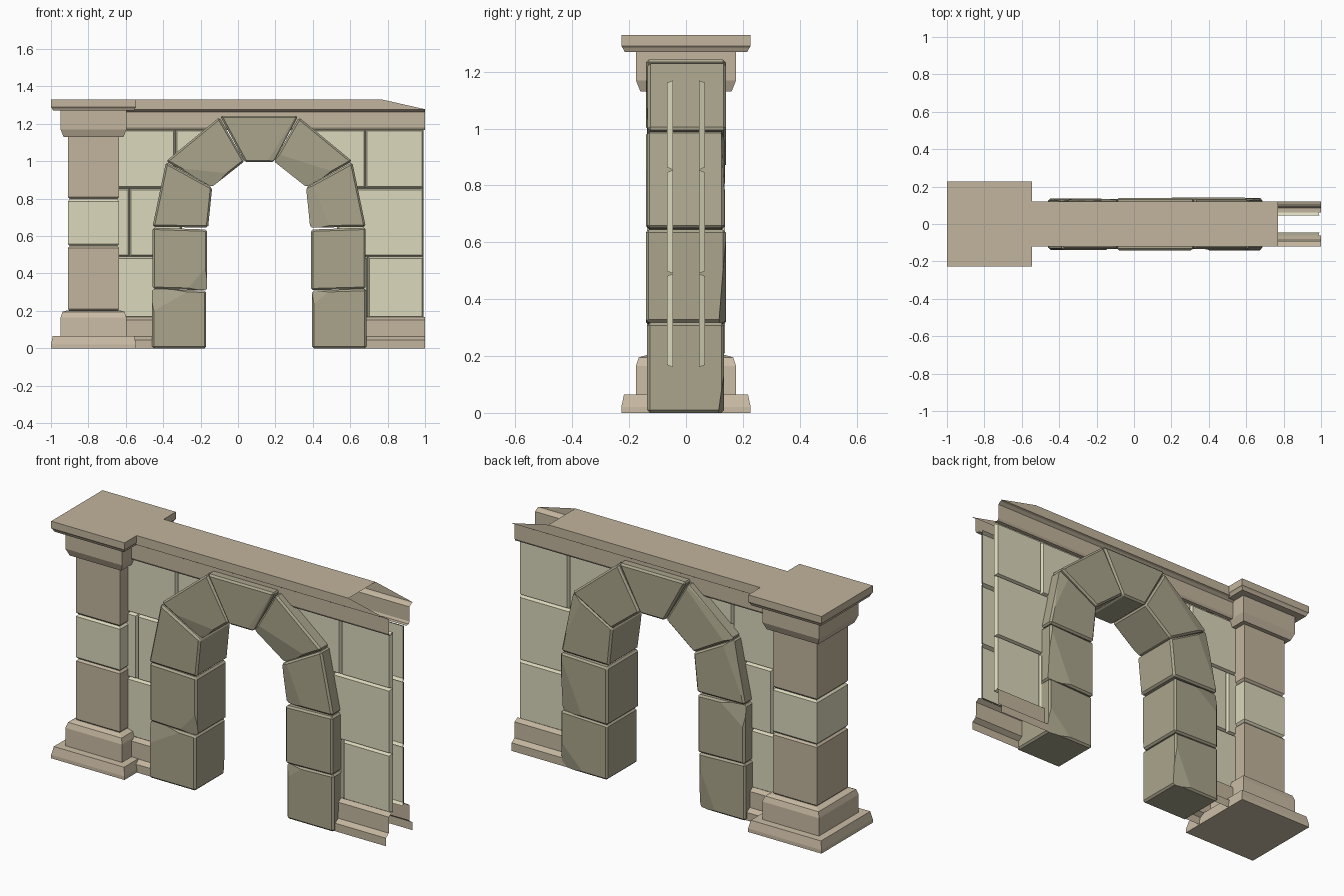
import bpy, bmesh, random
from mathutils import Vector

if "Cube" in bpy.data.objects:
    bpy.data.objects.remove(bpy.data.objects["Cube"])

random.seed(4)


def material(name, rgb):
    m = bpy.data.materials.new(name)
    m.diffuse_color = (*rgb, 1)
    m.use_nodes = True
    m.node_tree.nodes["Principled BSDF"].inputs["Base Color"].default_value = m.diffuse_color
    return m


TRIM = material("tan_stone", (0.54, 0.46, 0.34))
PLINTH = material("pale_tan_stone", (0.60, 0.51, 0.38))
WALL = material("cream_stone", (0.71, 0.69, 0.50))
ARCH = material("grey_green_stone", (0.40, 0.375, 0.265))


def add(name, bm, mat):
    me = bpy.data.meshes.new(name)
    bm.to_mesh(me)
    bm.free()
    me.materials.append(mat)
    ob = bpy.data.objects.new(name, me)
    bpy.context.collection.objects.link(ob)
    return ob


def shell(name, verts, faces, mat, flip=False):
    bm = bmesh.new()
    vs = [bm.verts.new(v) for v in verts]
    for f in faces:
        bm.faces.new([vs[i] for i in (reversed(f) if flip else f)])
    return add(name, bm, mat)


def square_stack(name, rings, mat, cx=-0.7725):
    """Closed square loft through (half width, z) rings."""
    verts, faces = [], []
    for h, z in rings:
        verts += [(cx + sx * h, sy * h, z) for sx, sy in ((-1, -1), (1, -1), (1, 1), (-1, 1))]
    for r in range(len(rings) - 1):
        for i in range(4):
            a, b = r * 4 + i, r * 4 + (i + 1) % 4
            faces.append((a, b, b + 4, a + 4))
    n = len(verts)
    faces += [(3, 2, 1, 0), (n - 4, n - 3, n - 2, n - 1)]
    return shell(name, verts, faces, mat)


def moulding(name, x0, x1, profile, side, mat):
    """Open moulding skin: (depth, z) profile swept along x."""
    verts = [(x, side * d, z) for d, z in profile for x in (x0, x1)]
    faces = [(2 * i, 2 * i + 1, 2 * i + 3, 2 * i + 2) for i in range(len(profile) - 1)]
    return shell(name, verts, faces, mat, side > 0)


def brick(name, x0, x1, z0, z1, side):
    """Open-backed wall stone with sloped edges, forming V joints."""
    e = 0.009
    verts = [(x, side * 0.045, z) for x, z in ((x0, z0), (x1, z0), (x1, z1), (x0, z1))]
    verts += [(x, side * 0.067, z) for x, z in
              ((x0 + e, z0 + e), (x1 - e, z0 + e), (x1 - e, z1 - e), (x0 + e, z1 - e))]
    faces = [(i, (i + 1) % 4, (i + 1) % 4 + 4, i + 4) for i in range(4)] + [(4, 5, 6, 7)]
    return shell(name, verts, faces, WALL, side > 0)


def arch_block(name, outline, chips=()):
    """Bevelled full-depth stone; chips are shallow planes shaving its face."""
    bm = bmesh.new()
    d0, d1 = 0.136 + random.uniform(-.003, .006), 0.136 + random.uniform(-.003, .006)
    front = [bm.verts.new((x, -d0, z)) for x, z in outline]
    back = [bm.verts.new((x, d1, z)) for x, z in outline]
    n = len(outline)
    bm.faces.new(front)
    bm.faces.new(back[::-1])
    for i in range(n):
        j = (i + 1) % n
        bm.faces.new((front[j], front[i], back[i], back[j]))
    bmesh.ops.recalc_face_normals(bm, faces=bm.faces)
    bmesh.ops.bevel(bm, geom=bm.edges[:], offset=0.01, segments=1, affect='EDGES')
    for x, z, dx, dz, side in chips:
        cut = bmesh.ops.bisect_plane(
            bm, geom=bm.verts[:] + bm.edges[:] + bm.faces[:], dist=1e-5,
            plane_co=(x, side * 0.137, z),
            plane_no=Vector((dx * 0.2, side, dz * 0.2)).normalized(), clear_outer=True)
        edges = [g for g in cut['geom_cut'] if isinstance(g, bmesh.types.BMEdge)]
        bmesh.ops.holes_fill(bm, edges=edges, sides=0)
    bmesh.ops.recalc_face_normals(bm, faces=bm.faces)
    return add(name, bm, ARCH)


# Pillar: plinth, base, three shaft stones, capital, cap slab
square_stack("pillar_plinth", [(.2275, 0), (.2275, .02), (.218, .065)], PLINTH)
square_stack("pillar_base", [(.176, .06), (.176, .165), (.166, .195), (.14, .203)], PLINTH)
for k, (z0, z1, m) in enumerate([(.2, .547, TRIM), (.547, .797, WALL), (.797, 1.14, TRIM)]):
    square_stack(f"pillar_shaft_{k + 1}",
                 [(.127, z0), (.137, z0 + .011), (.137, z1 - .011), (.127, z1)], m)
square_stack("pillar_capital", [(.14, 1.13), (.16, 1.13), (.168, 1.15), (.176, 1.17), (.176, 1.27)], TRIM)
square_stack("pillar_cap_slab", [(.216, 1.27), (.222, 1.283), (.2275, 1.29), (.2275, 1.33)], TRIM)

# Wall stones, baseboard and cornice on both faces
bricks = [(-.66, -.335, .855, 1.17), (-.335, -.17, .855, 1.17),
          (-.66, -.58, .49, .855), (-.58, -.3, .49, .855), (-.66, -.35, .16, .49),
          (.4, .682, .855, 1.17), (.682, .992, .855, 1.17),
          (.53, .992, .49, .855), (.55, .695, .16, .49), (.695, .992, .16, .49)]
base_profile = [(.118, 0), (.118, .045), (.092, .063), (.09, .152), (.066, .168)]
cornice_profile = [(.062, 1.168), (.085, 1.168), (.092, 1.18), (.092, 1.262), (.108, 1.274), (.12, 1.278)]
for side, label in ((-1, "front"), (1, "back")):
    for k, b in enumerate(bricks):
        brick(f"{label}_wall_stone_{k + 1}", *b, side)
    moulding(f"{label}_baseboard_left", -.65, -.42, base_profile, side, TRIM)
    moulding(f"{label}_baseboard_right", .64, 1, base_profile, side, TRIM)
    moulding(f"{label}_cornice", -.65, 1, cornice_profile, side, TRIM)
    shell(f"{label}_coping_edge",
          [(x, side * .12, z) for x, z in ((-.6, 1.278), (1, 1.278), (.77, 1.33), (-.6, 1.33))],
          [(0, 1, 2, 3)], TRIM, side > 0)
shell("coping_top", [(-.6, -.12, 1.33), (.77, -.12, 1.33), (.77, .12, 1.33), (-.6, .12, 1.33)],
      [(0, 1, 2, 3)], TRIM)

# Arch: mirrored legs and voussoirs about its own centre line, then keystone
CX = 0.113
half = [("leg_lower", [(-.46, 0), (-.17, 0), (-.17, .308), (-.46, .318)]),
        ("leg_upper", [(-.457, .318), (-.165, .31), (-.165, .635), (-.457, .645)]),
        ("springer", [(-.457, .65), (-.16, .645), (-.138, .86), (-.385, .995)]),
        ("voussoir", [(-.385, 1.0), (-.14, .862), (.035, 1.0), (-.1, 1.235)])]
chips = {"left_leg_upper": [(-.23, .39, .76, -.65, -1), (-.4, .56, -.6, .8, 1)],
         "right_leg_lower": [(.45, .27, -.62, .78, -1), (.6, .08, .7, -.7, 1)],
         "left_leg_lower": [(-.36, .24, -.5, .86, -1), (-.25, .1, .9, -.4, 1)],
         "right_leg_upper": [(.6, .4, .9, -.4, 1)],
         "left_voussoir": [(-.17, .96, -.1, -1, -1), (-.2, 1.08, -.7, .7, 1)],
         "right_voussoir": [(.4, .99, -.3, -.95, -1)],
         "right_springer": [(.44, .76, -.9, -.4, -1), (.6, .85, .9, .4, 1)],
         "left_springer": [(-.38, .8, -.9, .4, 1)]}
for name, pts in half:
    arch_block("arch_left_" + name, pts, chips.get("left_" + name, ()))
    arch_block("arch_right_" + name, [(2 * CX - x, z) for x, z in reversed(pts)],
               chips.get("right_" + name, ()))
arch_block("arch_keystone", [(.038, .995), (.19, .995), (.322, 1.243), (-.096, 1.243)],
           [(.26, 1.13, .8, -.5, -1)])
